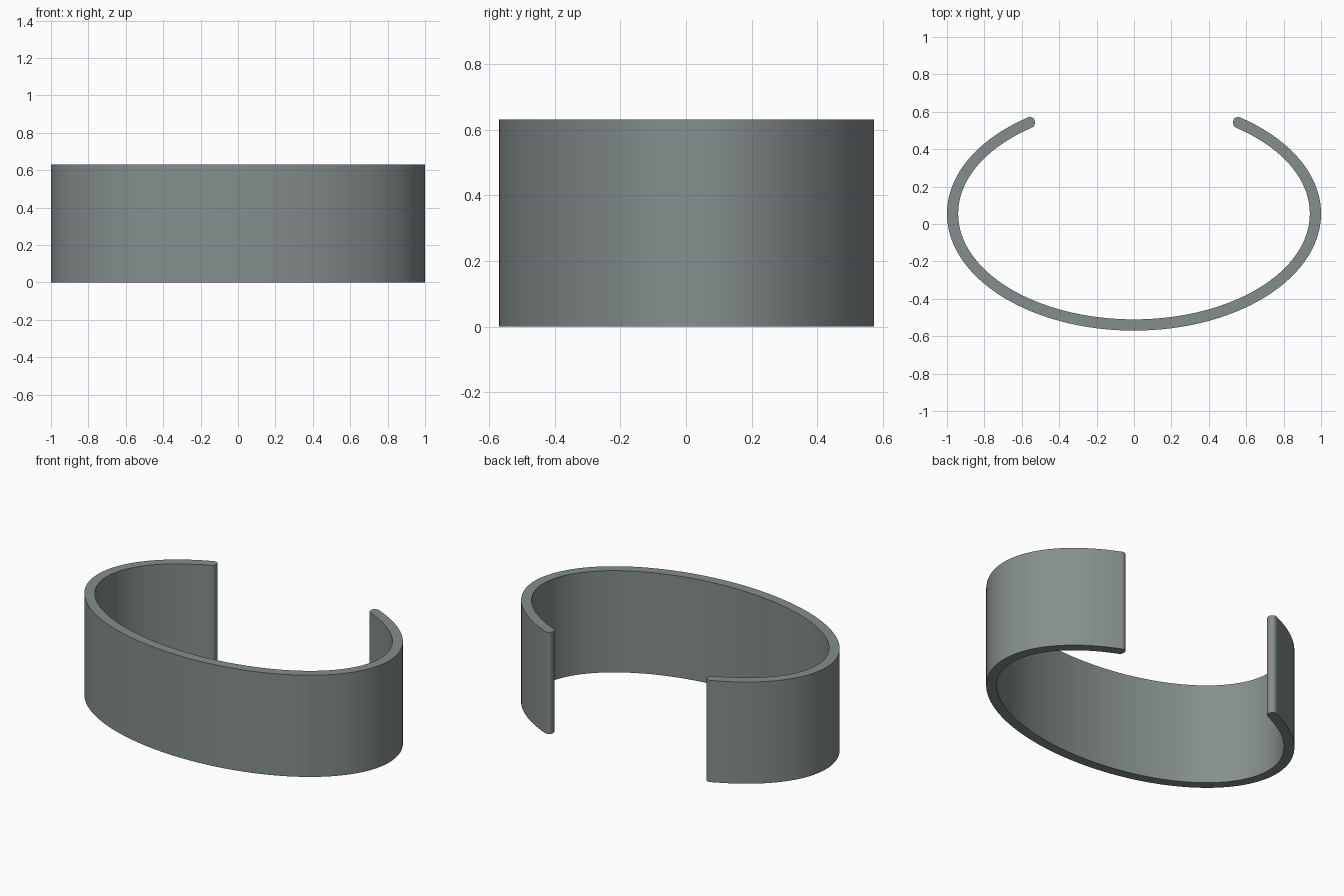
import bpy, bmesh, math

if "Cube" in bpy.data.objects:
    bpy.data.objects.remove(bpy.data.objects["Cube"])

HEIGHT, CY, N = 0.63, 0.055, 128
TIP_X, R = 0.53, 0.026            # gap half width and tip rounding
OUTER, INNER = (1.0, 0.625), (0.94, 0.565)

mat = bpy.data.materials.new("grey metal")
mat.diffuse_color = (0.235, 0.27, 0.27, 1)
mat.use_nodes = True
mat.node_tree.nodes["Principled BSDF"].inputs["Base Color"].default_value = mat.diffuse_color


def arc(radii, end_x):
    """Elliptical arc from the left tip, round the front, to the right tip."""
    a, b = radii
    t_end = math.pi - math.asin(end_x / a)
    ts = [t_end * (2 * i / N - 1) for i in range(N + 1)]
    return [(a * math.sin(t), CY - b * math.cos(t)) for t in ts]


def fillet(cy, a0, a1, steps=8):
    """Rounded corner of the right tip."""
    angs = [math.radians(a0 + (a1 - a0) * i / steps) for i in range(steps + 1)]
    return [(TIP_X + R + R * math.cos(t), cy + R * math.sin(t)) for t in angs]


# Plan outline: outer arc, inner arc and rounded tips
tip = fillet(0.5465, 68, 180) + fillet(0.539, 180, 248)
outer, inner = arc(OUTER, tip[0][0]), arc(INNER, tip[-1][0])
right_tip = tip[1:-1]
left_tip = [(-x, y) for x, y in reversed(right_tip)]
outline = outer + right_tip + inner[::-1] + left_tip
total, M, K = len(outline), N + 1, len(right_tip)

bm = bmesh.new()
rings = [[bm.verts.new((x, y, z)) for x, y in outline] for z in (0, HEIGHT)]

# Top and bottom rims
for ring in rings:
    o, i = ring[:M], ring[M + K:2 * M + K][::-1]
    for k in range(N):
        bm.faces.new((o[k], o[k + 1], i[k + 1], i[k]))
    bm.faces.new([o[-1]] + ring[M:M + K] + [i[-1]])
    bm.faces.new([i[0]] + ring[2 * M + K:] + [o[0]])

# Walls and tip faces
for k in range(total):
    n = (k + 1) % total
    bm.faces.new((rings[0][k], rings[0][n], rings[1][n], rings[1][k]))
bmesh.ops.recalc_face_normals(bm, faces=bm.faces)

mesh = bpy.data.meshes.new("cuff_band")
bm.to_mesh(mesh)
bm.free()
mesh.materials.append(mat)
band = bpy.data.objects.new("cuff_band", mesh)
bpy.context.collection.objects.link(band)
bpy.context.view_layer.objects.active = band
band.select_set(True)
bpy.ops.object.shade_smooth_by_angle(angle=math.radians(35))
